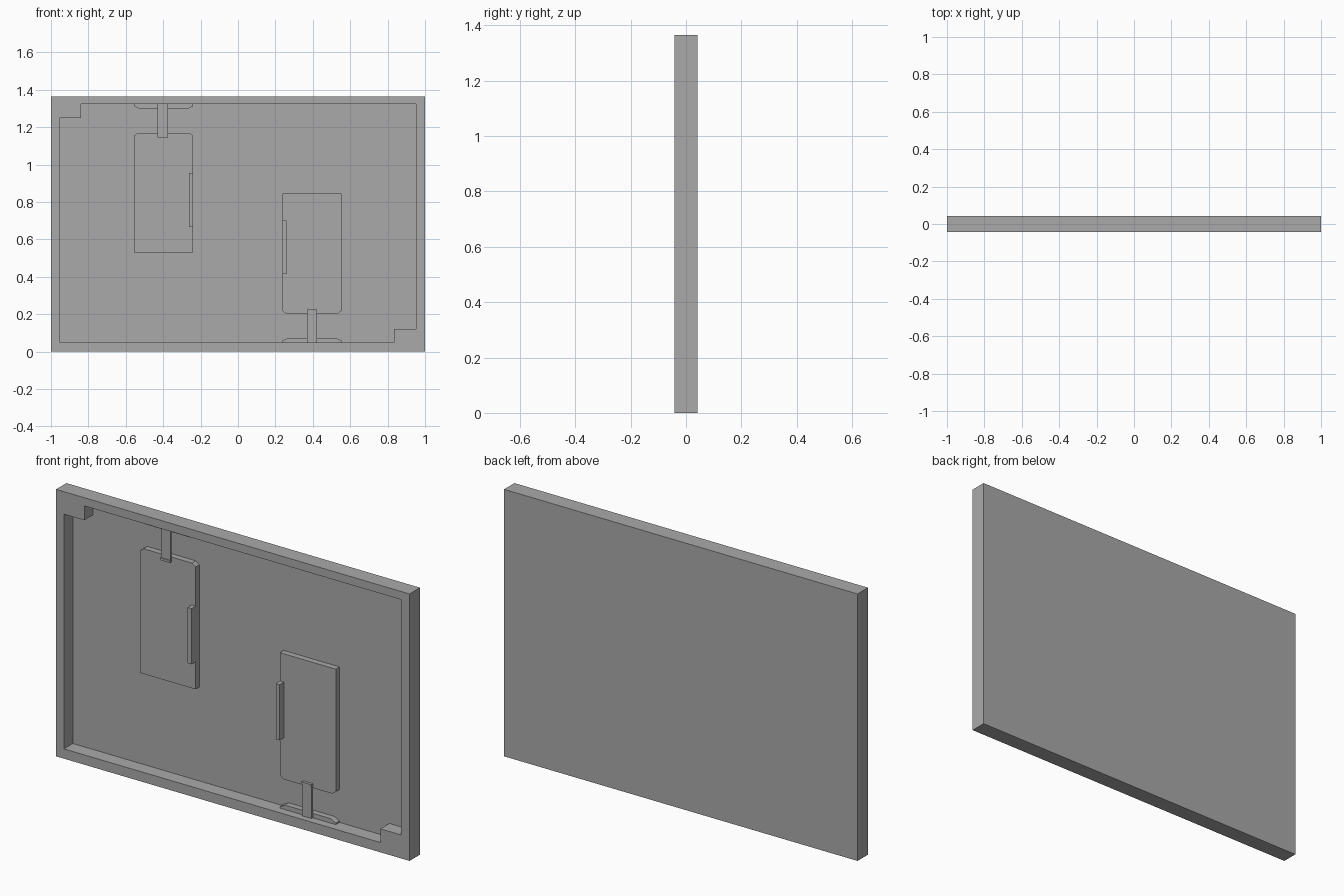
import bpy, bmesh

if "Cube" in bpy.data.objects:
    bpy.data.objects.remove(bpy.data.objects["Cube"])

grey = bpy.data.materials.new("plain grey")
grey.diffuse_color = (0.4, 0.4, 0.4, 1)
grey.use_nodes = True
grey.node_tree.nodes["Principled BSDF"].inputs["Base Color"].default_value = grey.diffuse_color


def prism(name, outline, y0, y1):
    """Extrude an x/z outline from y0 (front) to y1 (back)."""
    bm = bmesh.new()
    front = [bm.verts.new((x, y0, z)) for x, z in outline]
    back = [bm.verts.new((x, y1, z)) for x, z in outline]
    bm.faces.new(front)
    bm.faces.new(back[::-1])
    n = len(outline)
    for i in range(n):
        j = (i + 1) % n
        bm.faces.new((front[j], front[i], back[i], back[j]))
    bmesh.ops.recalc_face_normals(bm, faces=bm.faces)
    me = bpy.data.meshes.new(name)
    bm.to_mesh(me)
    bm.free()
    me.materials.append(grey)
    ob = bpy.data.objects.new(name, me)
    bpy.context.collection.objects.link(ob)
    return ob


def block(name, x0, x1, z0, z1, y0, y1):
    return prism(name, [(x0, z0), (x1, z0), (x1, z1), (x0, z1)], y0, y1)


def clipped(name, x0, x1, z_flat, z_cut, y0, y1, cx, cz):
    """Rectangle whose two corners on the z_cut edge are clipped."""
    s = 1 if z_cut > z_flat else -1
    return prism(name, [(x0, z_flat), (x1, z_flat), (x1, z_cut - s * cz),
                        (x1 - cx, z_cut), (x0 + cx, z_cut), (x0, z_cut - s * cz)], y0, y1)


FRONT, BACK, FLOOR, PLATE = -0.042, 0.042, 0.03, 0.0
L, R, B, T, H = -0.955, 0.952, 0.05, 1.323, 1.365

# Tray: closed back with an opening inset and pushed in, corner blocks left standing
bm = bmesh.new()
outer = [(-1, 0), (1, 0), (1, H), (-1, H)]
inner = [(L, B), (0.835, B), (0.835, 0.12), (R, 0.12),
         (R, T), (-0.84, T), (-0.84, 1.25), (L, 1.25)]
ring = lambda pts, y: [bm.verts.new((x, y, z)) for x, z in pts]
of, ob_, nf, nb = ring(outer, FRONT), ring(outer, BACK), ring(inner, FRONT), ring(inner, FLOOR)
bm.faces.new(ob_[::-1])
bm.faces.new(nb)
for a, b in ((of, ob_), (nb, nf)):
    for i in range(len(a)):
        j = (i + 1) % len(a)
        bm.faces.new((a[j], a[i], b[i], b[j]))
# Front rim
bm.faces.new((of[0], of[1], nf[2], nf[1], nf[0]))
bm.faces.new((of[1], of[2], nf[4], nf[3], nf[2]))
bm.faces.new((of[2], of[3], nf[6], nf[5], nf[4]))
bm.faces.new((of[3], of[0], nf[0], nf[7], nf[6]))
bmesh.ops.recalc_face_normals(bm, faces=bm.faces)
me = bpy.data.meshes.new("tray")
bm.to_mesh(me)
bm.free()
me.materials.append(grey)
bpy.context.collection.objects.link(bpy.data.objects.new("tray", me))

# Upper panel group
clipped("upper_panel", -0.555, -0.24, 0.53, 1.17, PLATE, FLOOR, 0.02, 0.015)
block("upper_handle", -0.262, -0.24, 0.67, 0.955, -0.033, PLATE)
clipped("upper_ledge", -0.555, -0.24, T, 1.298, PLATE, FLOOR, 0.03, 0.015)
block("upper_strap", -0.43, -0.375, 1.15, T, -0.01, PLATE)
block("upper_strap_lip", -0.43, -0.375, 1.145, 1.157, -0.014, PLATE)

# Lower panel group
clipped("lower_panel", 0.237, 0.553, 0.845, 0.203, PLATE, FLOOR, 0.02, 0.015)
block("lower_handle", 0.237, 0.259, 0.415, 0.70, -0.033, PLATE)
clipped("lower_ledge", 0.237, 0.553, B, 0.073, PLATE, FLOOR, 0.03, 0.015)
block("lower_strap", 0.368, 0.423, B, 0.225, -0.01, PLATE)
block("lower_strap_lip", 0.368, 0.423, 0.213, 0.225, -0.014, PLATE)
